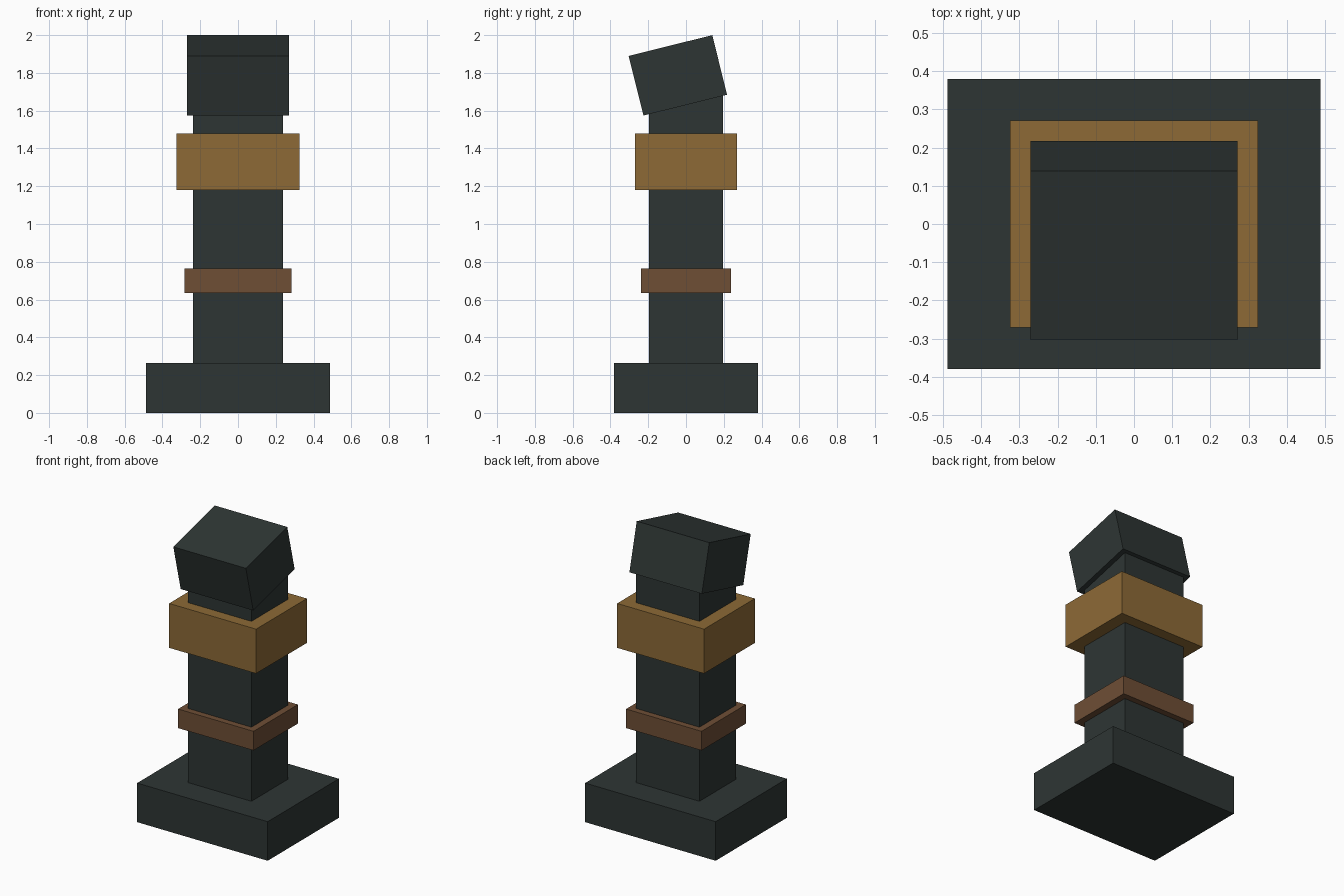
import bpy
import math

cube = bpy.data.objects.get("Cube")
if cube:
    bpy.data.objects.remove(cube, do_unlink=True)


def make_material(name, colour):
    mat = bpy.data.materials.new(name)
    mat.use_nodes = True
    mat.diffuse_color = (*colour, 1)
    mat.node_tree.nodes["Principled BSDF"].inputs["Base Color"].default_value = (*colour, 1)
    return mat


def box(name, size, centre, mat, tilt=0):
    bpy.ops.mesh.primitive_cube_add(size=1, location=centre)
    obj = bpy.context.object
    obj.name = name
    obj.scale = size
    obj.rotation_euler.x = math.radians(tilt)
    obj.data.materials.append(mat)
    return obj


def level_box(name, width, depth, bottom, top, mat):
    return box(name, (width, depth, top - bottom), (0, 0, (bottom + top) / 2), mat)


dark = make_material("dark slate", (0.027, 0.036, 0.034))
gold = make_material("dull gold", (0.266, 0.144, 0.037))
copper = make_material("copper brown", (0.156, 0.077, 0.036))

# Foot and column
level_box("base", 0.976, 0.76, 0, 0.264, dark)
level_box("column", 0.474, 0.39, 0.25, 1.72, dark)

# Collars around the column
level_box("lower_band", 0.564, 0.474, 0.636, 0.765, copper)
level_box("upper_band", 0.65, 0.542, 1.18, 1.48, gold)

# Tilted head block
box("head", (0.542, 0.456, 0.325), (0, -0.043, 1.787), dark, tilt=14)
